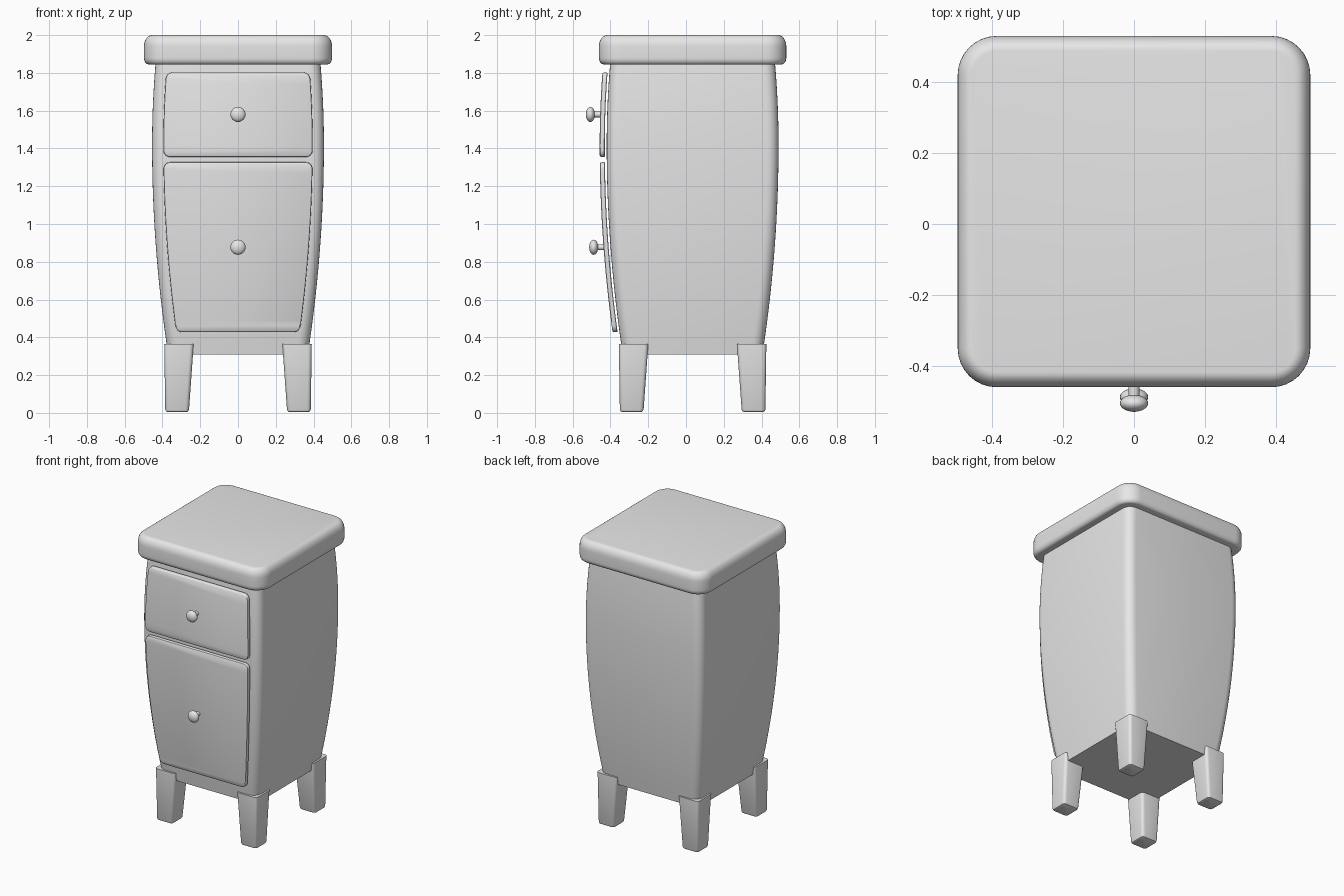
import bpy, bmesh, math
from mathutils import Vector

if "Cube" in bpy.data.objects:
    bpy.data.objects.remove(bpy.data.objects["Cube"])

CY = 0.035            # depth centre of the cabinet (knobs stick out in front)
grey = bpy.data.materials.new("plain grey")
grey.diffuse_color = (0.8, 0.8, 0.8, 1)
grey.use_nodes = True
grey.node_tree.nodes["Principled BSDF"].inputs["Base Color"].default_value = grey.diffuse_color


def half_width(z):
    """Bulging cabinet silhouette."""
    return 0.455 - (0.069 if z < 1.42 else 0.1) * (z - 1.42) ** 2


def rounded_rect(hx, hy, r, n=6):
    pts = []
    for k, (sx, sy) in enumerate([(1, 1), (-1, 1), (-1, -1), (1, -1)]):
        for i in range(n + 1):
            a = math.pi / 2 * (k + i / n)
            pts.append((sx * (hx - r) + r * math.cos(a), sy * (hy - r) + r * math.sin(a)))
    return pts


def circle(r, n=24):
    return [(r * math.cos(2 * math.pi * i / n), r * math.sin(2 * math.pi * i / n)) for i in range(n)]


def loft(rings):
    """Skin a stack of equal-length point rings and cap both ends."""
    bm = bmesh.new()
    loops = [[bm.verts.new(p) for p in ring] for ring in rings]
    for a, b in zip(loops, loops[1:]):
        for i in range(len(a)):
            j = (i + 1) % len(a)
            bm.faces.new((a[i], a[j], b[j], b[i]))
    bm.faces.new(loops[0][::-1])
    bm.faces.new(loops[-1])
    return bm


def finish(bm, name, angle=35):
    bmesh.ops.recalc_face_normals(bm, faces=bm.faces)
    me = bpy.data.meshes.new(name)
    bm.to_mesh(me)
    bm.free()
    me.materials.append(grey)
    ob = bpy.data.objects.new(name, me)
    bpy.context.collection.objects.link(ob)
    bpy.ops.object.select_all(action='DESELECT')
    ob.select_set(True)
    bpy.context.view_layer.objects.active = ob
    bpy.ops.object.shade_smooth_by_angle(angle=math.radians(angle))
    return ob


# Bulging cabinet body
rings = []
for i in range(25):
    z = 0.31 + (1.86 - 0.31) * i / 24
    h = half_width(z)
    rings.append([(x, y + CY, z) for x, y in rounded_rect(h, h, 0.06)])
finish(loft(rings), "cabinet_body")

# Table top with a rounded rim: (inset, height) profile
profile = []
for i in range(7):
    a = math.pi / 2 * i / 6
    profile.append((0.025 * (1 - math.sin(a)), 1.845 + 0.035 * (1 - math.cos(a))))
for i in range(9):
    a = math.pi / 2 * i / 8
    profile.append((0.042 * (1 - math.cos(a)), 1.94 + 0.06 * math.sin(a)))
finish(loft([[(x, y + CY, z) for x, y in rounded_rect(0.498 - d, 0.496 - d, 0.11 - d, 8)]
             for d, z in profile]), "table_top")

# Tapered legs, outer faces nearly upright
for sx, side in ((-1, "left"), (1, "right")):
    for sy, end in ((-1, "front"), (1, "back")):
        rings = []
        for z, c, h, r in ((0.005, 0.3225, 0.052, 0.012), (0.008, 0.3225, 0.058, 0.016),
                           (0.018, 0.3223, 0.063, 0.02), (0.365, 0.3125, 0.078, 0.02)):
            rings.append([(sx * c + x, CY + sy * c + y, z) for x, y in rounded_rect(h, h, r, 4)])
        finish(loft(rings), f"{end}_{side}_leg")


def drawer(name, z0, z1):
    """Thin front panel bent to follow the cabinet bulge."""
    mid, hz = (z0 + z1) / 2, (z1 - z0) / 2
    rings = []
    for y, d in ((-0.010, 0.003), (-0.013, 0), (-0.029, 0), (-0.034, 0.002), (-0.037, 0.007)):
        rings.append([(x, y, mid + z) for x, z in rounded_rect(0.395 - d, hz - d, 0.035 - d)])
    bm = loft(rings)
    steps = max(6, round((z1 - z0) / 0.06))
    for i in range(1, steps):
        geom = bm.verts[:] + bm.edges[:] + bm.faces[:]
        bmesh.ops.bisect_plane(bm, geom=geom, plane_co=(0, 0, z0 + (z1 - z0) * i / steps),
                               plane_no=(0, 0, 1))
    for v in bm.verts:
        h = half_width(v.co.z)
        v.co.x *= (h - 0.06) / 0.395
        v.co.y += CY - h
    finish(bm, name)


def knob(name, z):
    """Stem and flattened ball turned around the depth axis."""
    base = CY - half_width(z) - 0.035
    prof = [(0.0, 0.016), (0.032, 0.015)]
    for i in range(1, 12):
        a = math.pi * i / 12
        if i > 1:
            prof.append((0.054 - 0.024 * math.cos(a), 0.04 * math.sin(a)))
    prof.append((0.078, 0.002))
    finish(loft([[(x, base - d, z + w) for x, w in circle(r)] for d, r in prof]), name, 50)


# Drawer fronts and their knobs
drawer("upper_drawer", 1.355, 1.802)
drawer("lower_drawer", 0.428, 1.327)
knob("upper_knob", 1.58)
knob("lower_knob", 0.877)
